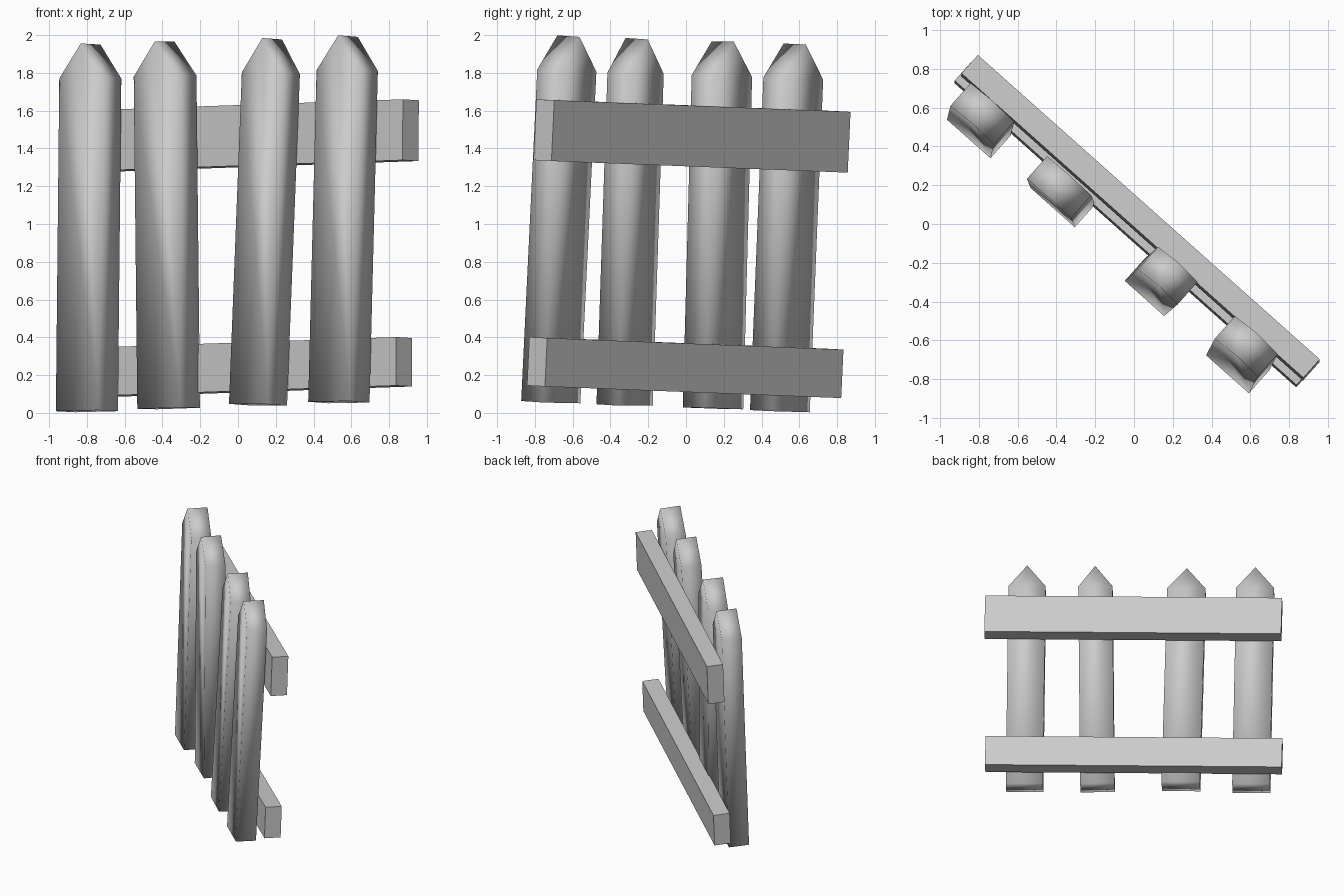
import bpy, bmesh, math
from mathutils import Vector, Matrix

if "Cube" in bpy.data.objects:
    bpy.data.objects.remove(bpy.data.objects["Cube"])

ALONG = Vector((0.747, -0.665, 0)).normalized()   # direction the fence runs


def frame(across, up, origin):
    """Matrix whose z follows `up` and whose x stays close to `across`."""
    z = up.normalized()
    x = (across - across.dot(z) * z).normalized()
    y = z.cross(x)
    m = Matrix((x, y, z)).transposed().to_4x4()
    m.translation = origin
    return m


def extrude_profile(name, profile, depth, matrix, smooth=False):
    """Solid from an x/z outline, given thickness along y."""
    bm = bmesh.new()
    face = bm.faces.new([bm.verts.new((x, -depth / 2, z)) for x, z in profile])
    ext = bmesh.ops.extrude_face_region(bm, geom=[face])
    moved = [g for g in ext["geom"] if isinstance(g, bmesh.types.BMVert)]
    bmesh.ops.translate(bm, verts=moved, vec=(0, depth, 0))
    bmesh.ops.recalc_face_normals(bm, faces=bm.faces)
    for f in bm.faces:
        f.smooth = smooth
    mesh = bpy.data.meshes.new(name)
    bm.to_mesh(mesh)
    bm.free()
    obj = bpy.data.objects.new(name, mesh)
    obj.matrix_world = matrix
    bpy.context.collection.objects.link(obj)
    return obj


# Pointed pickets: foot centre, shoulder centre, width
pickets = [
    ((-0.800, 0.497, 0.009), (-0.782, 0.568, 1.770), 0.300),
    ((-0.367, 0.143, 0.024), (-0.386, 0.190, 1.783), 0.305),
    ((0.106, -0.325, 0.043), (0.174, -0.267, 1.798), 0.272),
    ((0.534, -0.716, 0.057), (0.578, -0.631, 1.812), 0.295),
]
for i, (foot, shoulder, width) in enumerate(pickets, 1):
    foot, axis = Vector(foot), Vector(shoulder) - Vector(foot)
    h, w = axis.length, width / 2
    outline = [(-w, 0), (w, 0), (w, h), (0, h + 0.183), (-w, h)]
    extrude_profile(f"picket_{i}", outline, 0.157,
                    frame(ALONG, axis, foot), smooth=True)

# Cross rails behind the pickets, sloping slightly and leaning back
rail_dir = ALONG + Vector((0, 0, 0.026))
back = Vector((0, 0, 1)).cross(ALONG)
rail_up = Vector((0, 0, 1)) + back * 0.04 - ALONG * 0.026
for name, centre, height in [
    ("top_rail", (0.033, 0.032, 1.466), 0.322),
    ("bottom_rail", (-0.002, -0.004, 0.240), 0.257),
]:
    l, h = 2.36 / 2, height / 2
    outline = [(-l, -h), (l, -h), (l, h), (-l, h)]
    extrude_profile(name, outline, 0.127, frame(rail_dir, rail_up, Vector(centre)))
